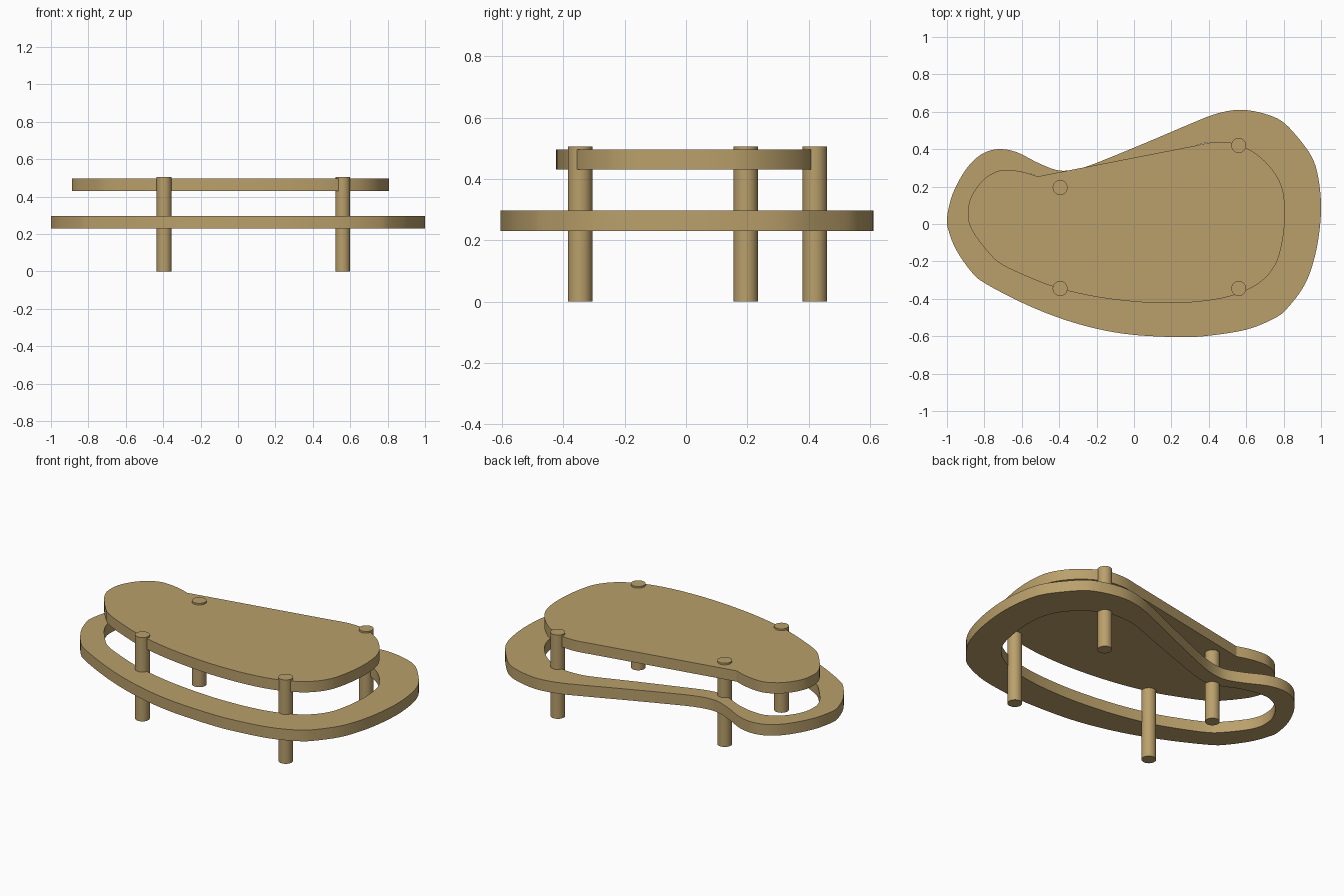
import bpy, bmesh, math
from mathutils import Vector

if "Cube" in bpy.data.objects:
    bpy.data.objects.remove(bpy.data.objects["Cube"])

wood = bpy.data.materials.new("light_wood")
wood.diffuse_color = (0.49, 0.35, 0.147, 1)
wood.use_nodes = True
wood.node_tree.nodes["Principled BSDF"].inputs["Base Color"].default_value = wood.diffuse_color


def smooth(points, closed=True, n=4):
    """Catmull-Rom curve through the points."""
    p = [Vector(q) for q in points]
    m = len(p)
    get = (lambda i: p[i % m]) if closed else (lambda i: p[max(0, min(m - 1, i))])
    out = []
    for i in range(m if closed else m - 1):
        a, b, c, d = get(i - 1), get(i), get(i + 1), get(i + 2)
        for k in range(n):
            t = k / n
            out.append(0.5 * (2 * b + (c - a) * t + (2 * a - 5 * b + 4 * c - d) * t ** 2
                              + (3 * b - a - 3 * c + d) * t ** 3))
    if not closed:
        out.append(p[-1])
    return out


def finish(ob):
    ob.data.materials.clear()
    ob.data.materials.append(wood)
    bpy.ops.object.select_all(action='DESELECT')
    ob.select_set(True)
    bpy.context.view_layer.objects.active = ob
    bpy.ops.object.shade_smooth_by_angle(angle=math.radians(30))


def board(name, loops, z0, z1):
    """Flat board from one outline plus optional holes."""
    cu = bpy.data.curves.new(name, 'CURVE')
    cu.dimensions = '2D'
    cu.fill_mode = 'BOTH'
    cu.extrude = (z1 - z0) / 2
    for loop in loops:
        sp = cu.splines.new('POLY')
        sp.points.add(len(loop) - 1)
        for pt, v in zip(sp.points, loop):
            pt.co = (v.x, v.y, 0, 1)
        sp.use_cyclic_u = True
    tmp = bpy.data.objects.new(name + "_curve", cu)
    bpy.context.collection.objects.link(tmp)
    bpy.context.view_layer.update()
    me = bpy.data.meshes.new_from_object(tmp.evaluated_get(bpy.context.evaluated_depsgraph_get()))
    bpy.data.objects.remove(tmp)
    bm = bmesh.new()
    bm.from_mesh(me)
    bmesh.ops.remove_doubles(bm, verts=bm.verts, dist=0.0005)
    bmesh.ops.recalc_face_normals(bm, faces=bm.faces)
    bmesh.ops.translate(bm, verts=bm.verts, vec=(0, 0, (z0 + z1) / 2))
    bm.to_mesh(me)
    bm.free()
    ob = bpy.data.objects.new(name, me)
    bpy.context.collection.objects.link(ob)
    finish(ob)


# Shared outline, clockwise from the back right round to the left lobe
body = [(0.334, 0.42), (0.42, 0.437), (0.5, 0.437), (0.57, 0.42), (0.66, 0.37), (0.74, 0.29),
        (0.79, 0.2), (0.806, 0.1), (0.805, 0), (0.79, -0.11), (0.76, -0.21), (0.7, -0.29),
        (0.62, -0.345), (0.5, -0.39), (0.35, -0.415), (0.17, -0.423), (0, -0.415), (-0.2, -0.39),
        (-0.4, -0.345), (-0.55, -0.29), (-0.71, -0.215), (-0.78, -0.15), (-0.85, -0.06),
        (-0.88, 0), (-0.888, 0.05), (-0.88, 0.12), (-0.845, 0.19), (-0.79, 0.25),
        (-0.72, 0.285), (-0.65, 0.287), (-0.58, 0.275), (-0.516, 0.254)]
# Waisted back edge of the ring opening
waist = [(-0.45, 0.222), (-0.37, 0.197), (-0.28, 0.205), (-0.1, 0.265), (0.1, 0.335)]
# Outer edge of the lower ring
rim = [(-1, 0.03), (-0.97, 0.16), (-0.9, 0.29), (-0.82, 0.37), (-0.73, 0.4), (-0.63, 0.385),
       (-0.52, 0.33), (-0.43, 0.293), (-0.36, 0.285), (-0.26, 0.305), (-0.1, 0.367), (0.1, 0.45),
       (0.3, 0.535), (0.42, 0.583), (0.52, 0.607), (0.6, 0.609), (0.7, 0.589), (0.79, 0.55),
       (0.87, 0.47), (0.95, 0.36), (0.985, 0.25), (1, 0.1), (0.99, -0.05), (0.96, -0.2),
       (0.91, -0.33), (0.82, -0.45), (0.75, -0.505), (0.6, -0.565), (0.4, -0.597), (0.25, -0.605),
       (0, -0.593), (-0.2, -0.56), (-0.4, -0.502), (-0.6, -0.42), (-0.8, -0.315), (-0.87, -0.255),
       (-0.95, -0.14), (-0.99, -0.04)]

board("table_top", [smooth(body, closed=False)], 0.43, 0.495)
board("lower_ring", [smooth(rim), smooth(body + waist)], 0.23, 0.297)

# Four round legs standing on the ring's inner edge
for name, x, y in [("front_left_leg", -0.395, -0.345), ("front_right_leg", 0.56, -0.345),
                   ("back_left_leg", -0.395, 0.195), ("back_right_leg", 0.56, 0.42)]:
    bpy.ops.mesh.primitive_cylinder_add(vertices=48, radius=0.04, depth=0.505, location=(x, y, 0.2525))
    leg = bpy.context.object
    leg.name = name
    finish(leg)
